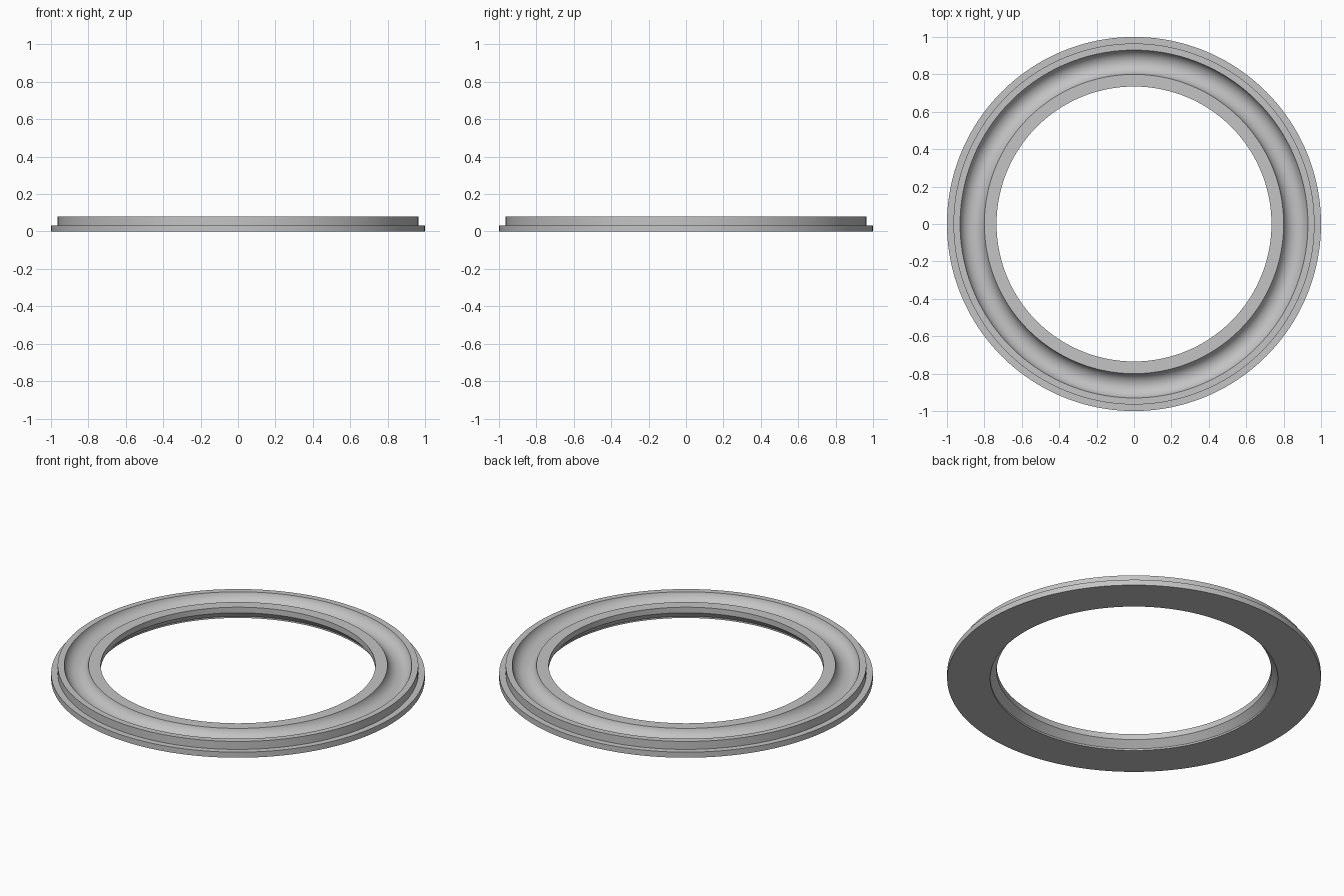
import bpy, bmesh, math
from mathutils import Matrix, Vector

if "Cube" in bpy.data.objects:
    bpy.data.objects.remove(bpy.data.objects["Cube"], do_unlink=True)

# Plain grey material
grey = bpy.data.materials.new("light_grey")
grey.use_nodes = True
colour = (0.55, 0.55, 0.55, 1)
grey.diffuse_color = colour
grey.node_tree.nodes["Principled BSDF"].inputs["Base Color"].default_value = colour

# Channel section: a circular arc sunk between the two top rims
TOP, INNER, OUTER, DEPTH = 0.08, 0.80, 0.93, 0.05
half = (OUTER - INNER) / 2
radius = (half ** 2 + DEPTH ** 2) / (2 * DEPTH)
sweep = math.asin(half / radius)
mid, arc_z = (INNER + OUTER) / 2, TOP - DEPTH + radius
STEPS = 24
groove = []
for i in range(STEPS + 1):
    a = sweep * (1 - 2 * i / STEPS)
    groove.append((mid + radius * math.sin(a), arc_z - radius * math.cos(a)))

# Closed section: base flange, raised rim, channel, bore and lower chamfer
section = [(0.77, 0), (1.0, 0), (1.0, 0.033), (0.965, 0.033), (0.965, TOP)]
section += groove + [(0.735, TOP), (0.735, 0.047), (0.77, 0.01)]


def lathe(name, points, segments=160):
    bm = bmesh.new()
    rings = []
    for s in range(segments):
        turn = Matrix.Rotation(math.tau * s / segments, 3, 'Z')
        rings.append([bm.verts.new(turn @ Vector((r, 0, z))) for r, z in points])
    for s, ring in enumerate(rings):
        following = rings[(s + 1) % segments]
        for i in range(len(points)):
            j = (i + 1) % len(points)
            bm.faces.new((ring[i], following[i], following[j], ring[j]))
    bmesh.ops.recalc_face_normals(bm, faces=bm.faces)
    mesh = bpy.data.meshes.new(name)
    bm.to_mesh(mesh)
    bm.free()
    mesh.materials.append(grey)
    obj = bpy.data.objects.new(name, mesh)
    bpy.context.collection.objects.link(obj)
    return obj


ring = lathe("grooved_ring", section)
bpy.ops.object.select_all(action='DESELECT')
ring.select_set(True)
bpy.context.view_layer.objects.active = ring
bpy.ops.object.shade_smooth_by_angle(angle=math.radians(25))
